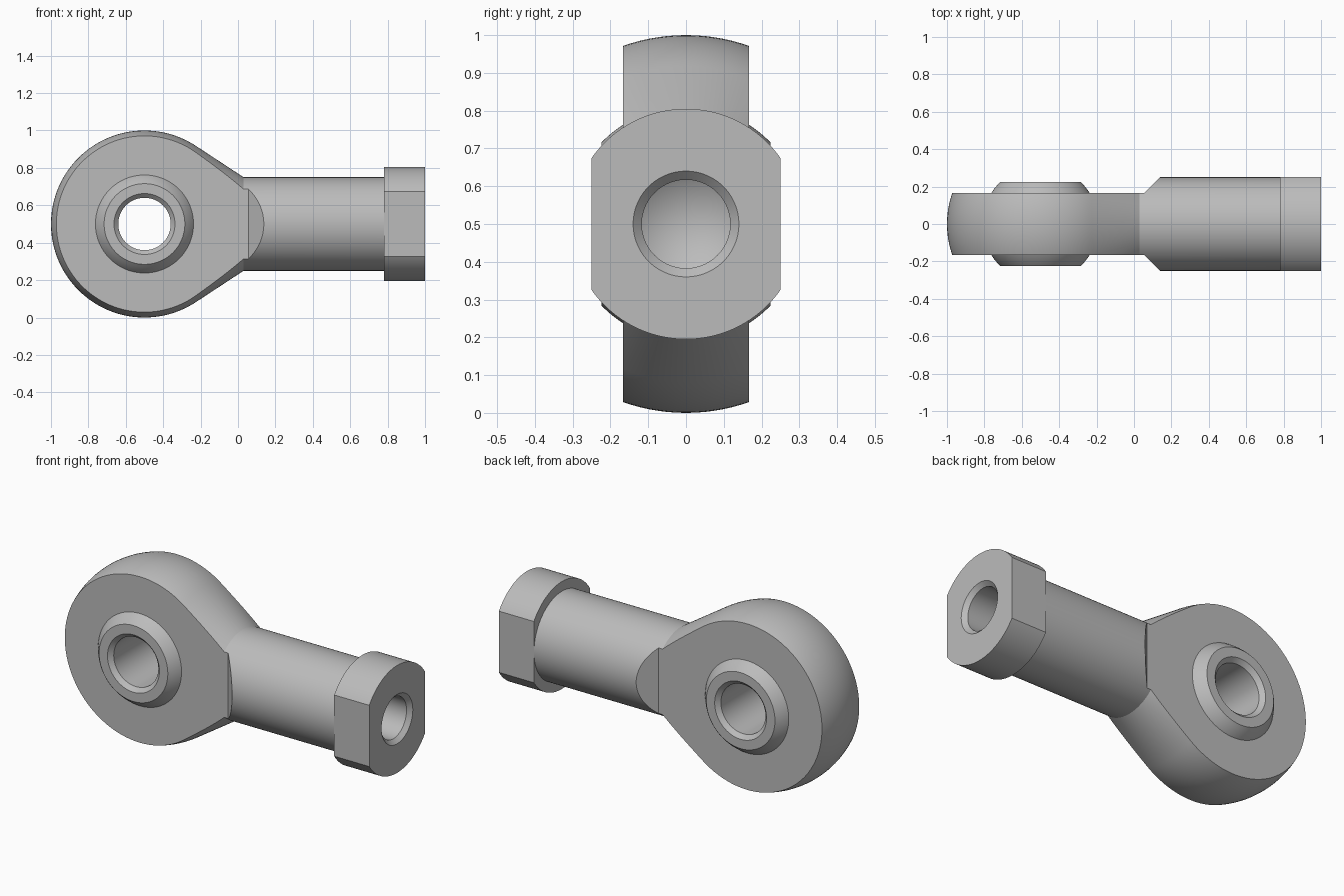
import bpy, bmesh
from math import sin, cos, pi, acos, atan2, hypot, sqrt
from mathutils import Matrix, Vector

cube = bpy.data.objects.get("Cube")
if cube:
    bpy.data.objects.remove(cube, do_unlink=True)

steel = bpy.data.materials.new("steel grey")
steel.use_nodes = True
grey = (0.5, 0.5, 0.5, 1)
steel.diffuse_color = grey
steel.node_tree.nodes["Principled BSDF"].inputs["Base Color"].default_value = grey

MID = 0.5                      # height of the shank axis
HEAD = Vector((-0.5, 0, MID))  # centre of the eye
R = 0.5                        # head sphere radius
HALF = 0.167                   # half thickness of the head
SHANK = 0.25                   # shank radius


def make_object(name, bm):
    bmesh.ops.recalc_face_normals(bm, faces=bm.faces)
    mesh = bpy.data.meshes.new(name)
    bm.to_mesh(mesh)
    bm.free()
    mesh.materials.append(steel)
    ob = bpy.data.objects.new(name, mesh)
    bpy.context.collection.objects.link(ob)
    return ob


def lathe(name, profile, centre, turn=0, closed=False, steps=128):
    """Revolve (along, radius) points about x, then turn about z."""
    bm = bmesh.new()
    verts = [bm.verts.new((a, 0, r)) for a, r in profile]
    pairs = list(zip(verts, verts[1:]))
    if closed:
        pairs.append((verts[-1], verts[0]))
    edges = [bm.edges.new(p) for p in pairs]
    bmesh.ops.spin(bm, geom=verts + edges, cent=(0, 0, 0), axis=(1, 0, 0),
                   angle=2 * pi, steps=steps, use_duplicate=False)
    bmesh.ops.remove_doubles(bm, verts=bm.verts, dist=1e-5)
    bm.transform(Matrix.Translation(centre) @ Matrix.Rotation(turn, 4, 'Z'))
    return make_object(name, bm)


def cut(target, cutter):
    cutter.hide_render = True
    mod = target.modifiers.new("cut", 'BOOLEAN')
    mod.operation = 'DIFFERENCE'
    mod.solver = 'EXACT'
    mod.object = cutter
    bpy.context.view_layer.objects.active = target
    bpy.ops.object.modifier_apply(modifier=mod.name)
    bpy.data.objects.remove(cutter, do_unlink=True)


# Body: sphere, tangent cone, shank, collar and blind bore in one profile
neck_x = 0.53
tangent = atan2(SHANK, neck_x) + acos(R / hypot(neck_x, SHANK))
n = 40
arc = [pi + (tangent - pi) * i / n for i in range(n + 1)]
profile = [(R * cos(a), R * sin(a) if i else 0) for i, a in enumerate(arc)]
profile += [(neck_x, SHANK), (1.28, SHANK), (1.28, 0.305), (1.5, 0.305),
            (1.5, 0.14), (1.477, 0.117), (0.9, 0.117), (0.83, 0)]
body = lathe("rod_end_body", profile, HEAD)

# Flat cheeks, sloped shoulders and wrench flats on both sides
outline = [(-1.2, HALF), (0.055, HALF), (0.1385, 0.2505),
           (1.1, 0.2505), (1.1, 0.6), (-1.2, 0.6)]
for side in (-1, 1):
    bm = bmesh.new()
    face = bm.faces.new([bm.verts.new((x, side * y, -0.3)) for x, y in outline])
    up = bmesh.ops.extrude_face_region(bm, geom=[face])["geom"]
    bmesh.ops.translate(bm, vec=(0, 0, 1.6),
                        verts=[v for v in up if isinstance(v, bmesh.types.BMVert)])
    cut(body, make_object("side_cutter", bm))

# Eye opening behind the ball
cut(body, lathe("eye_cutter", [(-0.4, 0), (-0.4, 0.255), (0.4, 0.255), (0.4, 0)],
                HEAD, pi / 2))

# Swivel ball with flat ends and a chamfered through hole
BALL, END = 0.311, 0.224
rim = atan2(END, sqrt(BALL ** 2 - END ** 2))
ball_profile = [(BALL * sin(t), BALL * cos(t))
                for t in (rim * (i / 12 - 1) for i in range(25))]
ball_profile += [(END, 0.163), (END - 0.023, 0.14),
                 (0.023 - END, 0.14), (-END, 0.163)]
ball = lathe("swivel_ball", ball_profile, HEAD, pi / 2, closed=True)

# Smooth curved surfaces, keep machined edges crisp
for ob in (body, ball):
    bpy.ops.object.select_all(action='DESELECT')
    ob.select_set(True)
    bpy.context.view_layer.objects.active = ob
    bpy.ops.object.shade_smooth_by_angle(angle=0.4)
